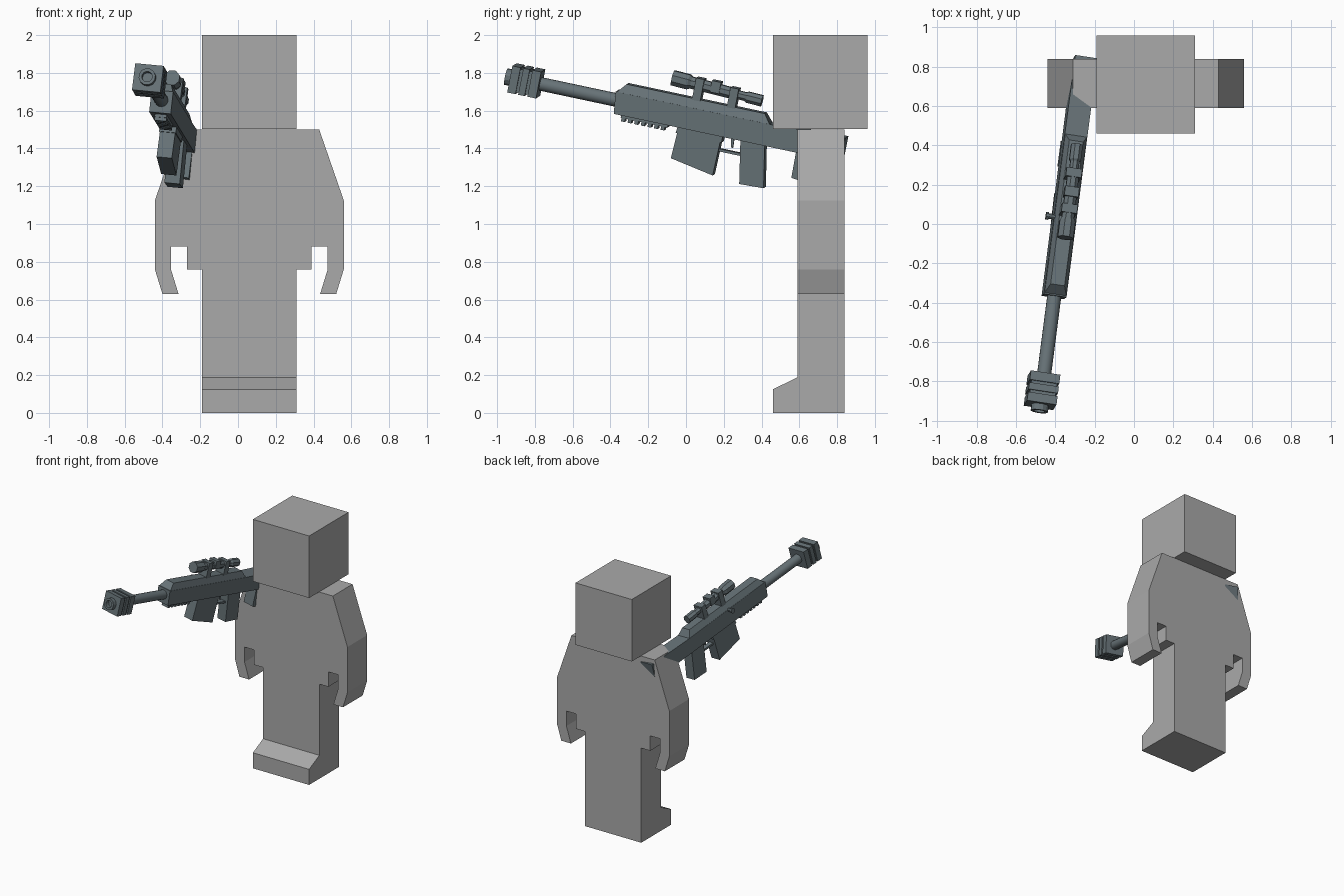
import bpy, bmesh, math
from mathutils import Matrix, Vector

if "Cube" in bpy.data.objects:
    bpy.data.objects.remove(bpy.data.objects["Cube"])


def material(name, rgb):
    m = bpy.data.materials.new(name)
    m.diffuse_color = (*rgb, 1)
    m.use_nodes = True
    m.node_tree.nodes["Principled BSDF"].inputs["Base Color"].default_value = m.diffuse_color
    return m


GREY = material("body grey", (0.40, 0.40, 0.40))
STEEL = material("gun steel", (0.135, 0.17, 0.185))

# Rifle frame: local x = side, y = along the barrel towards the butt, z = up
YAW, PITCH, ROLL = math.radians(7.4), math.radians(11.9), math.radians(5.5)
GUN = (Matrix.Translation((-0.358, 0, 1.578)) @ Matrix.Rotation(-YAW, 4, 'Z')
       @ Matrix.Rotation(-PITCH, 4, 'X') @ Matrix.Rotation(ROLL, 4, 'Y'))


def finish(name, bm, mat, matrix):
    bmesh.ops.recalc_face_normals(bm, faces=bm.faces[:])
    me = bpy.data.meshes.new(name)
    bm.to_mesh(me)
    bm.free()
    me.materials.append(mat)
    ob = bpy.data.objects.new(name, me)
    bpy.context.collection.objects.link(ob)
    ob.matrix_world = matrix
    return ob


def prism(name, profile, half, mat=STEEL, matrix=GUN, cx=0.0):
    """Side profile (y, z) spread along x; half may be a function of z."""
    hw = half if callable(half) else (lambda z: half)
    bm = bmesh.new()
    a = [bm.verts.new((cx - hw(z), y, z)) for y, z in profile]
    b = [bm.verts.new((cx + hw(z), y, z)) for y, z in profile]
    bm.faces.new(a)
    bm.faces.new(b[::-1])
    n = len(a)
    for i in range(n):
        j = (i + 1) % n
        bm.faces.new((a[i], b[i], b[j], a[j]))
    return finish(name, bm, mat, matrix)


def block(name, y0, y1, z0, z1, half, cx=0.0):
    return prism(name, [(y0, z0), (y1, z0), (y1, z1), (y0, z1)], half, cx=cx)


def revolve(name, profile, segs, z=0.0, smooth=False, tilt=0.0):
    """Profile (y, radius) turned about the y axis."""
    bm = bmesh.new()
    rings = []
    for y, r in profile:
        rings.append([bm.verts.new((r * math.cos(t), y, r * math.sin(t)))
                      for t in (2 * math.pi * (k + 0.5) / segs for k in range(segs))])
    for p, q in zip(rings, rings[1:]):
        for k in range(segs):
            m = (k + 1) % segs
            bm.faces.new((p[k], p[m], q[m], q[k]))
    bm.faces.new(rings[0])
    bm.faces.new(rings[-1])
    ob = finish(name, bm, STEEL,
                GUN @ Matrix.Translation((0, 0, z)) @ Matrix.Rotation(tilt, 4, 'X'))
    if smooth:
        bpy.context.view_layer.objects.active = ob
        ob.select_set(True)
        bpy.ops.object.shade_smooth_by_angle(angle=math.radians(35))
        ob.select_set(False)
    return ob


# ---- Figure: mirrored front silhouette pushed through its thickness ----
CX = 0.06
half_outline = [(0.37, 1.50), (0.50, 1.125), (0.50, 0.76), (0.46, 0.63),
                (0.375, 0.63), (0.415, 0.76), (0.415, 0.88), (0.33, 0.88),
                (0.33, 0.76), (0.25, 0.76), (0.25, 0.0)]
outline = half_outline + [(-x, z) for x, z in reversed(half_outline)]
FACE_FRONT = Matrix.Translation((CX, 0.715, 0)) @ Matrix.Rotation(-math.pi / 2, 4, 'Z')
prism("body_and_arms", outline, 0.125, GREY, FACE_FRONT)

ID = Matrix.Identity(4)
prism("head", [(0.46, 1.502), (0.96, 1.502), (0.96, 2.0), (0.46, 2.0)], 0.25, GREY, ID, CX)
prism("feet", [(0.46, 0), (0.46, 0.125), (0.59, 0.188), (0.60, 0.188), (0.60, 0)],
      0.25, GREY, ID, CX)

# ---- Rifle receiver and stock ----
prism("receiver", [(-0.372, -0.068), (0.865, -0.068), (0.865, 0.062),
                   (0.46, 0.05), (-0.385, 0.05)], 0.058)
prism("receiver_top", [(-0.382, 0.045), (-0.338, 0.098), (0.416, 0.098), (0.458, 0.045)],
      lambda z: 0.036 if z > 0.06 else 0.058)
prism("butt", [(0.62, -0.06), (0.622, -0.207), (0.85, -0.23), (0.86, -0.06)], 0.045)

# ---- Barrel and muzzle brake ----
revolve("barrel", [(-0.82, 0.036), (-0.36, 0.036)], 16, smooth=True)
revolve("muzzle", [(-0.95, 0.028), (-0.982, 0.028), (-0.982, 0.045), (-0.94, 0.045)], 12)
block("brake_core", -0.945, -0.80, -0.062, 0.062, 0.066)
for i, (y0, y1) in enumerate([(-0.95, -0.905), (-0.89, -0.855), (-0.84, -0.793)]):
    block(f"brake_fin_{i}", y0, y1, -0.072, 0.072, 0.076)

# ---- Ribbed rail under the fore end ----
block("lower_rail", -0.335, -0.08, -0.084, -0.06, 0.032)
for i in range(7):
    y = -0.33 + i * 0.036
    block(f"rail_rib_{i}", y, y + 0.02, -0.102, -0.08, 0.032)

# ---- Magazine, grip, trigger ----
prism("magazine", [(-0.02, -0.06), (-0.03, -0.238), (0.207, -0.282), (0.213, -0.06)], 0.041)
prism("magazine_well", [(-0.025, -0.06), (-0.03, -0.10), (0.22, -0.10), (0.22, -0.06)], 0.045)
prism("grip", [(0.315, -0.06), (0.355, -0.297), (0.487, -0.292), (0.447, -0.06)], 0.041)
block("trigger_guard", 0.21, 0.34, -0.152, -0.138, 0.02)
prism("trigger", [(0.258, -0.06), (0.27, -0.12), (0.28, -0.12), (0.278, -0.06)], 0.008)

# ---- Scope, slightly tipped, on two mounts ----
revolve("scope", [(-0.108, 0.043), (-0.02, 0.043), (-0.005, 0.034), (0.215, 0.032),
                  (0.235, 0.025), (0.295, 0.025), (0.305, 0.032), (0.385, 0.032)],
        8, z=0.174, tilt=math.radians(-2.5))
for i, y in enumerate((0.02, 0.21)):
    block(f"scope_mount_{i}", y, y + 0.045, 0.09, 0.21 - 0.06 * y, 0.04)
block("scope_turret", 0.105, 0.155, 0.15, 0.212, 0.036)

# ---- Bolt handle on the left side ----
bolt = revolve("bolt_handle", [(0.05, 0.014), (0.085, 0.014), (0.086, 0.02), (0.10, 0.02)], 8)
bolt.matrix_world = (GUN @ Matrix.Translation((0, 0.02, 0.045))
                     @ Matrix.Rotation(math.pi / 2, 4, 'Z'))
